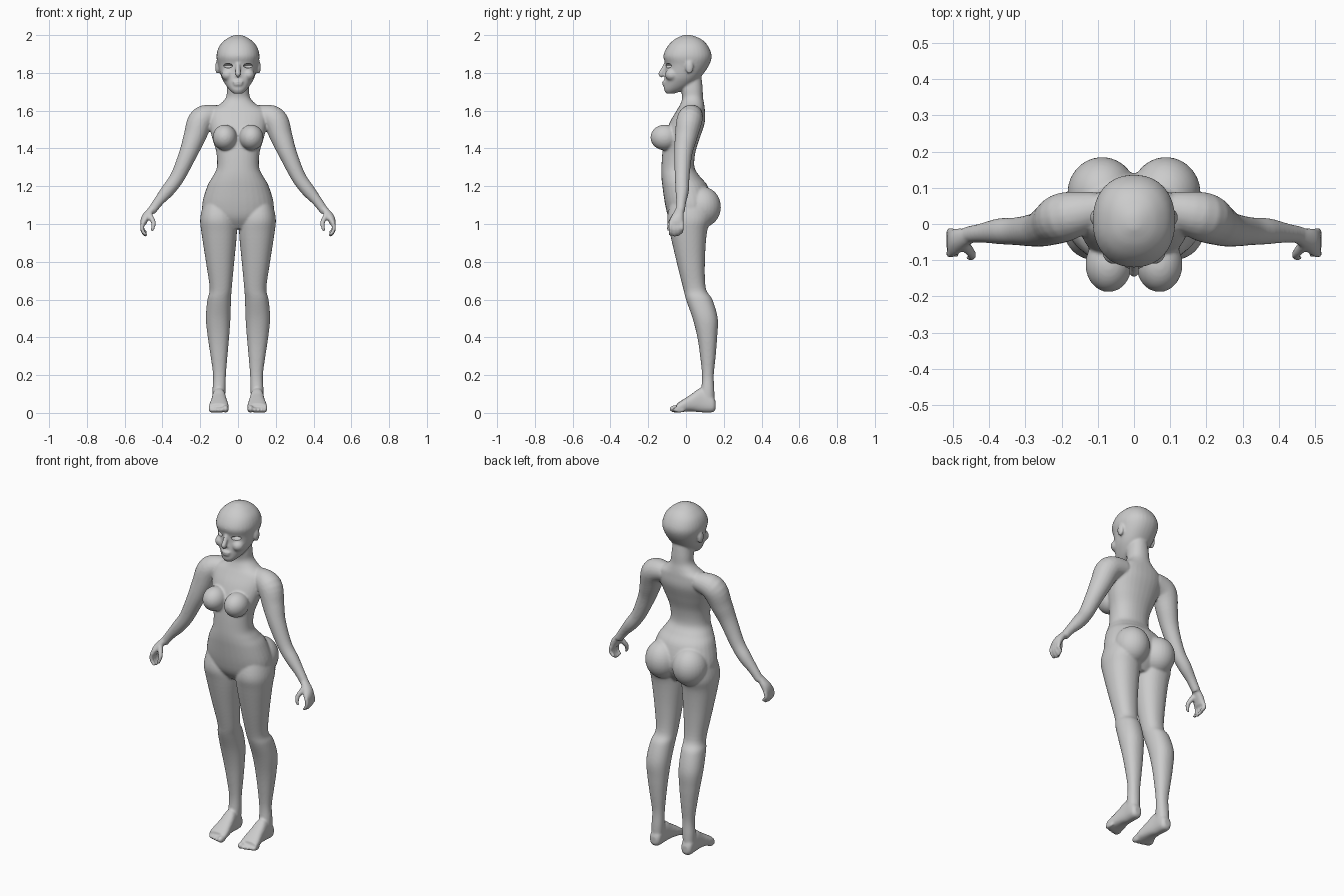
import bpy, bmesh, math
from mathutils import Vector, Matrix

if "Cube" in bpy.data.objects:
    bpy.data.objects.remove(bpy.data.objects["Cube"])


def smooth_rows(rows, steps=5):
    """Catmull-Rom interpolation of rows of numbers."""
    out = []
    for i in range(len(rows) - 1):
        p = [Vector(rows[max(0, min(len(rows) - 1, i + k))]) for k in (-1, 0, 1, 2)]
        for s in range(steps):
            t = s / steps
            out.append(0.5 * (2 * p[1] + (p[2] - p[0]) * t
                              + (2 * p[0] - 5 * p[1] + 4 * p[2] - p[3]) * t * t
                              + (3 * p[1] - p[0] - 3 * p[2] + p[3]) * t ** 3))
    return out + [Vector(rows[-1])]


def skin(bm, rings):
    """Join rings of points into a closed surface."""
    vr = [[bm.verts.new(c) for c in r] for r in rings]
    n = len(vr[0])
    for a, b in zip(vr, vr[1:]):
        for i in range(n):
            bm.faces.new((a[i], a[(i + 1) % n], b[(i + 1) % n], b[i]))
    bm.faces.new(vr[0][::-1])
    bm.faces.new(vr[-1])


def loft(bm, rows, axis='z', power=2.2, n=32):
    """Rows: position, then min/max across both cross-section axes."""
    rings = []
    for t, a0, a1, b0, b1 in smooth_rows(rows):
        ring = []
        for i in range(n):
            c, s = math.cos(2 * math.pi * i / n), math.sin(2 * math.pi * i / n)
            a = (a0 + a1) / 2 + (a1 - a0) / 2 * math.copysign(abs(c) ** (2 / power), c)
            b = (b0 + b1) / 2 + (b1 - b0) / 2 * math.copysign(abs(s) ** (2 / power), s)
            ring.append((a, b, t) if axis == 'z' else (a, t, b))
        rings.append(ring)
    skin(bm, rings)


def tube(bm, pts, n=20):
    """Points: x, y, z, radius."""
    pts = smooth_rows(pts)
    rings = []
    for i, p in enumerate(pts):
        d = pts[min(i + 1, len(pts) - 1)].to_3d() - pts[max(i - 1, 0)].to_3d()
        u = d.cross(Vector((0, 1, 0.01))).normalized()
        v = d.cross(u).normalized()
        rings.append([p.to_3d() + p[3] * (u * math.cos(2 * math.pi * k / n)
                                          + v * math.sin(2 * math.pi * k / n)) for k in range(n)])
    skin(bm, rings)


def ball(bm, c, r):
    m = Matrix.Translation(c) @ Matrix.Diagonal((*r, 1))
    bmesh.ops.create_uvsphere(bm, u_segments=28, v_segments=18, radius=1, matrix=m)


def mirror(bm):
    g = bmesh.ops.duplicate(bm, geom=bm.verts[:] + bm.edges[:] + bm.faces[:])["geom"]
    bmesh.ops.scale(bm, vec=(-1, 1, 1), verts=[e for e in g if isinstance(e, bmesh.types.BMVert)])


def finish(bm, name):
    bmesh.ops.recalc_face_normals(bm, faces=bm.faces[:])
    me = bpy.data.meshes.new(name)
    bm.to_mesh(me)
    bm.free()
    ob = bpy.data.objects.new(name, me)
    bpy.context.collection.objects.link(ob)
    return ob


def centred(rows):
    return [(z, -h, h, y0, y1) for z, h, y0, y1 in rows]


bm = bmesh.new()

# leg
loft(bm, [(1.12, .03, .18, -.08, .12), (1.03, .01, .2, -.1, .13), (.95, .006, .193, -.085, .11),
          (.8, .02, .17, -.05, .10), (.66, .033, .15, -.015, .105), (.6, .037, .162, 0, .14),
          (.5, .04, .17, .035, .168), (.4, .047, .16, .06, .165), (.3, .056, .145, .075, .157),
          (.2, .064, .132, .085, .147), (.12, .066, .135, .08, .15), (.05, .07, .135, .07, .15)])
# foot and toes
loft(bm, [(.157, .085, .12, .02, .06), (.14, .07, .135, .003, .09), (.08, .066, .137, .003, .13),
          (.03, .058, .143, .008, .1), (-.02, .05, .153, .005, .068), (-.05, .05, .155, .002, .048)],
     axis='y', power=2.5)
for i in range(5):
    x = (.066, .09, .109, .126, .142)[i]
    r = .017 if i == 0 else .0115
    ball(bm, (x, -.058 + .006 * i, .004 + r), (r, .03, r + .003))
# hips and chest forms
ball(bm, (.088, .085, 1.09), (.096, .1, .108))
ball(bm, (.07, -.112, 1.458), (.064, .076, .068))
# arm
tube(bm, [(.1, .04, 1.58, .05), (.19, .02, 1.555, .068), (.23, 0, 1.46, .059), (.265, -.015, 1.37, .048),
          (.32, -.02, 1.25, .039), (.37, -.02, 1.18, .036), (.42, -.025, 1.12, .027), (.46, -.03, 1.065, .023)])
# hand, fingers and thumb
loft(bm, [(1.09, .43, .47, -.05, -.012), (1.05, .455, .505, -.072, -.012),
          (1.02, .475, .516, -.088, -.012), (.995, .488, .516, -.088, -.014)])
for i, y in enumerate((-.082, -.061, -.041, -.022)):
    drop = (.004, 0, .003, .015)[i]
    tube(bm, [(.502, y, 1.01, .011), (.508, y, .98, .011), (.501, y, .953 + drop, .010),
              (.484, y, .936 + drop, .008)], n=12)
tube(bm, [(.47, -.055, 1.05, .016), (.448, -.082, 1.01, .013), (.45, -.092, .98, .010),
          (.458, -.093, .963, .008)], n=12)
# ear and cheek
ball(bm, (.109, .018, 1.83), (.012, .021, .036))
ball(bm, (.055, -.075, 1.79), (.033, .036, .032))
mirror(bm)

# torso and neck
loft(bm, centred([(.975, .08, -.05, .08), (1.03, .17, -.09, .12), (1.1, .19, -.11, .14), (1.2, .163, -.125, .115),
                  (1.25, .135, -.13, .075), (1.3, .112, -.13, .045), (1.38, .115, -.125, .05),
                  (1.46, .138, -.115, .075), (1.54, .155, -.085, .1), (1.6, .15, -.05, .1),
                  (1.635, .095, -.03, .096), (1.67, .064, -.02, .09), (1.72, .058, -.028, .088),
                  (1.8, .05, -.03, .08)]))
# head
loft(bm, centred([(1.69, .022, -.105, -.065), (1.71, .045, -.116, -.01), (1.74, .068, -.115, .04),
                  (1.78, .089, -.112, .08), (1.84, .105, -.108, .122), (1.89, .114, -.12, .136),
                  (1.94, .1, -.098, .118), (1.975, .068, -.064, .086), (1.994, .034, -.028, .046),
                  (2.001, .01, -.01, .02)]))
# nose and lips
tube(bm, [(0, -.1, 1.86, .011), (0, -.122, 1.815, .013), (0, -.133, 1.795, .014), (0, -.122, 1.782, .012)])
for z, w in ((1.752, .03), (1.738, .026)):
    ball(bm, (0, -.111, z), (w, .016, .008))
body = finish(bm, "body")

# eye socket cutters
bm = bmesh.new()
ball(bm, (.055, -.097, 1.838), (.027, .032, .012))
mirror(bm)
cutter = finish(bm, "eye_socket_cutter")
cutter.hide_render = True
cutter.hide_set(True)

# fuse all forms into one smooth skin
rm = body.modifiers.new("fuse", 'REMESH')
rm.mode = 'VOXEL'
rm.voxel_size = .006
rm.use_smooth_shade = True
sm = body.modifiers.new("soften", 'SMOOTH')
sm.factor = .5
sm.iterations = 6
bo = body.modifiers.new("eye_sockets", 'BOOLEAN')
bo.operation = 'DIFFERENCE'
bo.object = cutter
